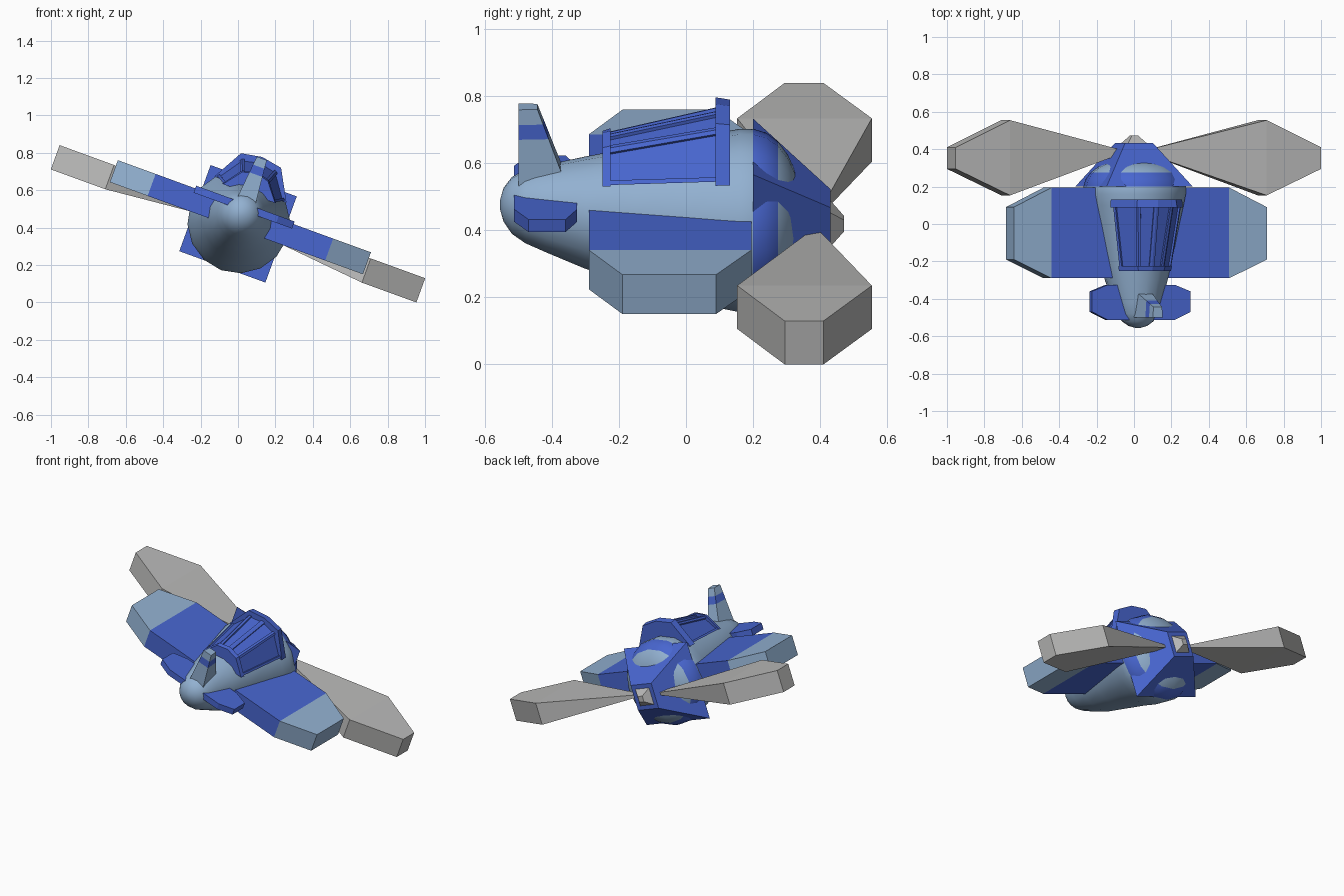
import bpy, bmesh, math
from mathutils import Matrix, Vector

old = bpy.data.objects.get("Cube")
if old:
    bpy.data.objects.remove(old, do_unlink=True)

# The whole aircraft is banked about its long axis
BANK = Matrix.Translation((0, 0, 0.42)) @ Matrix.Rotation(math.radians(20), 4, 'Y')


def material(name, rgb):
    m = bpy.data.materials.new(name)
    m.use_nodes = True
    m.diffuse_color = (*rgb, 1)
    m.node_tree.nodes["Principled BSDF"].inputs["Base Color"].default_value = (*rgb, 1)
    return m


PALE = material("pale blue", (0.29, 0.44, 0.64))
BLUE = material("royal blue", (0.065, 0.133, 0.63))
GREY = material("light grey", (0.49, 0.49, 0.485))


def loft(name, rings, mats, bands=None, smooth=False, inset_panels=()):
    """Skin rings of points; bands gives the material index of each segment."""
    bm = bmesh.new()
    vs = [[bm.verts.new(p) for p in ring] for ring in rings]
    n = len(rings[0])
    bands = bands or [0] * (len(rings) - 1)
    panels = []
    for i, band in enumerate(bands):
        for j in range(n):
            k = (j + 1) % n
            f = bm.faces.new((vs[i][j], vs[i][k], vs[i + 1][k], vs[i + 1][j]))
            f.material_index = band
            if j in inset_panels:
                panels.append(f)
    bm.faces.new(vs[0]).material_index = bands[0]
    bm.faces.new(vs[-1]).material_index = bands[-1]
    bmesh.ops.recalc_face_normals(bm, faces=bm.faces[:])
    if panels:
        bmesh.ops.inset_individual(bm, faces=panels, thickness=0.02, depth=0)
        bmesh.ops.inset_individual(bm, faces=panels, thickness=0.002, depth=-0.01)
    bm.transform(BANK)
    me = bpy.data.meshes.new(name)
    bm.to_mesh(me)
    bm.free()
    ob = bpy.data.objects.new(name, me)
    bpy.context.collection.objects.link(ob)
    for m in mats:
        me.materials.append(m)
    if smooth:
        bpy.ops.object.select_all(action='DESELECT')
        ob.select_set(True)
        bpy.context.view_layer.objects.active = ob
        bpy.ops.object.shade_smooth_by_angle(angle=math.radians(50))
    return ob


def rect_x(x, y0, y1, z0, z1):
    return [(x, y0, z0), (x, y1, z0), (x, y1, z1), (x, y0, z1)]


def rect_y(y, h):
    return [(-h, y, -h), (h, y, -h), (h, y, h), (-h, y, h)]


def circle_y(y, zc, r, n=16):
    return [(r * math.cos(2 * math.pi * i / n), y, zc + r * math.sin(2 * math.pi * i / n))
            for i in range(n)]


# Fuselage: (y, centre height, radius), with a blue band behind the nose
stations = [(-0.555, 0.06, 0.015), (-0.545, 0.06, 0.05), (-0.52, 0.058, 0.085),
            (-0.48, 0.055, 0.11), (-0.42, 0.048, 0.13), (-0.3, 0.035, 0.168),
            (-0.15, 0.027, 0.203), (0, 0.018, 0.237), (0.1, 0.01, 0.262),
            (0.16, 0.01, 0.274), (0.2, 0.01, 0.274), (0.24, 0.01, 0.262),
            (0.275, 0.01, 0.236), (0.305, 0.01, 0.195), (0.325, 0.01, 0.15),
            (0.335, 0.01, 0.1)]
bands = [1 if 0.2 <= s[0] < 0.27 else 0 for s in stations[:-1]]
loft("fuselage", [circle_y(*s) for s in stations], [PALE, BLUE], bands, smooth=True)

# Square nose cone and spinner tip
loft("nose_cone", [rect_y(0.2, 0.245), rect_y(0.432, 0.08)], [BLUE])
loft("spinner_tip", [rect_y(0.43, 0.055), rect_y(0.472, 0.018)], [GREY])

for side, s in (("left", 1), ("right", -1)):
    # Main wing with pale tip
    loft(side + "_wing", [rect_x(s * 0.05, -0.29, 0.195, -0.025, 0.1),
                          rect_x(s * 0.505, -0.29, 0.195, -0.025, 0.1),
                          rect_x(s * 0.72, -0.19, 0.09, -0.025, 0.1)],
         [BLUE, PALE], [0, 1])
    # Propeller blade, tapering to the hub
    loft(side + "_propeller_blade", [rect_x(s * 0.09, 0.37, 0.40, -0.008, 0.008),
                                     rect_x(s * 0.73, 0.153, 0.555, -0.069, 0.069),
                                     rect_x(s * 1.04, 0.295, 0.41, -0.069, 0.069)], [GREY])
    # Tailplane
    loft(side + "_tailplane", [rect_x(s * 0.03, -0.513, -0.325, 0.075, 0.115),
                               rect_x(s * 0.19, -0.513, -0.325, 0.075, 0.115),
                               rect_x(s * 0.28, -0.47, -0.36, 0.075, 0.115)], [BLUE])


# Tail fin with a blue stripe
def fin_ring(z):
    t = (z - 0.13) / 0.245
    w, front = 0.052 - 0.024 * t, -0.355 - 0.09 * t
    return [(-w, -0.5, z), (w, -0.5, z), (w * 0.85, front, z), (-w * 0.85, front, z)]


loft("tail_fin", [fin_ring(z) for z in (0.13, 0.28, 0.325, 0.372)], [PALE, BLUE], [0, 1, 0])


# Canopy: faceted cabin with recessed panes
def canopy_ring(y, base, zb, top, zt, peak):
    return [(-base, y, zb), (-top, y, zt), (0, y, peak), (top, y, zt), (base, y, zb)]


loft("canopy", [canopy_ring(-0.245, 0.145, 0.175, 0.07, 0.263, 0.28),
                canopy_ring(0.11, 0.195, 0.205, 0.10, 0.338, 0.36)],
     [BLUE], inset_panels=(0, 1, 2, 3))
loft("canopy_front_frame", [canopy_ring(0.088, 0.205, 0.195, 0.114, 0.36, 0.38),
                            canopy_ring(0.132, 0.203, 0.195, 0.11, 0.354, 0.374)], [BLUE])
loft("canopy_rear_frame", [canopy_ring(-0.25, 0.148, 0.172, 0.073, 0.268, 0.288),
                           canopy_ring(-0.225, 0.153, 0.174, 0.077, 0.275, 0.295)], [BLUE])
